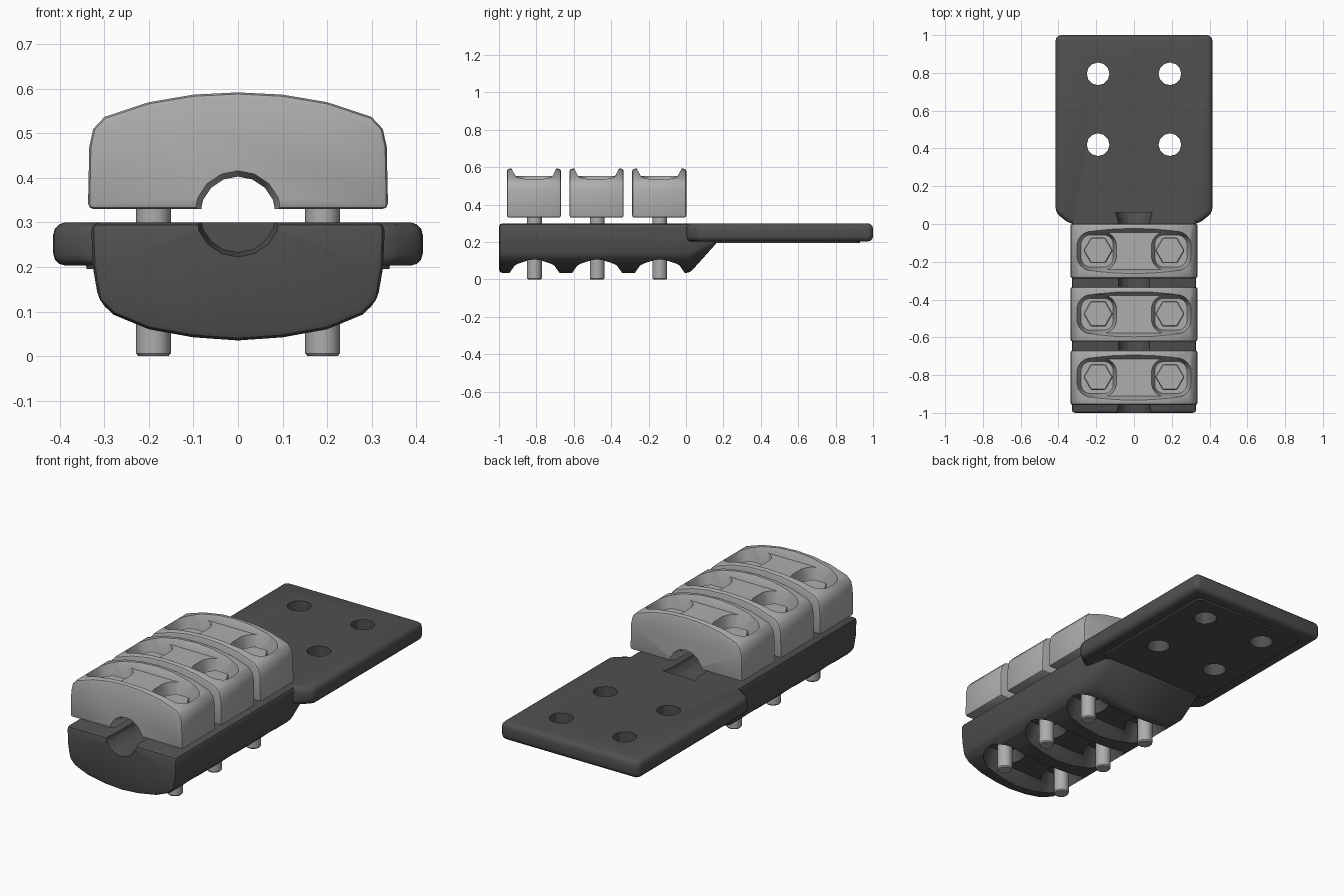
import bpy, bmesh, math
from mathutils import Vector

if "Cube" in bpy.data.objects:
    bpy.data.objects.remove(bpy.data.objects["Cube"])

ROWS = (-0.14, -0.475, -0.81)
BOLT_X = 0.19


def material(name, v):
    m = bpy.data.materials.new(name)
    m.diffuse_color = (v, v, v, 1)
    m.use_nodes = True
    m.node_tree.nodes["Principled BSDF"].inputs["Base Color"].default_value = m.diffuse_color
    return m


DARK = material("dark grey metal", 0.08)
LIGHT = material("light grey metal", 0.42)


def hull(name, pts, mat, bevel=0.0, segs=2):
    """Solid wrapped around points, with optional rounded edges."""
    bm = bmesh.new()
    for p in pts:
        bm.verts.new(p)
    res = bmesh.ops.convex_hull(bm, input=bm.verts[:])
    junk = [v for v in bm.verts if not v.link_faces]
    bmesh.ops.delete(bm, geom=junk, context='VERTS')
    bmesh.ops.dissolve_limit(bm, angle_limit=math.radians(1), verts=bm.verts[:], edges=bm.edges[:])
    bmesh.ops.recalc_face_normals(bm, faces=bm.faces[:])
    me = bpy.data.meshes.new(name)
    bm.to_mesh(me)
    bm.free()
    ob = bpy.data.objects.new(name, me)
    bpy.context.collection.objects.link(ob)
    me.materials.append(mat)
    if bevel:
        mod = ob.modifiers.new("round", 'BEVEL')
        mod.width, mod.segments = bevel, segs
        mod.limit_method, mod.angle_limit = 'ANGLE', math.radians(35)
        apply(ob, mod)
    return ob


def apply(ob, mod):
    bpy.context.view_layer.objects.active = ob
    bpy.ops.object.modifier_apply(modifier=mod.name)


def boolean(ob, other, op='DIFFERENCE'):
    mod = ob.modifiers.new("bool", 'BOOLEAN')
    mod.operation, mod.object, mod.solver = op, other, 'EXACT'
    apply(ob, mod)
    bpy.data.objects.remove(other)


def smooth(ob):
    bpy.ops.object.select_all(action='DESELECT')
    ob.select_set(True)
    bpy.context.view_layer.objects.active = ob
    bpy.ops.object.shade_smooth_by_angle(angle=math.radians(30))


def mirror(profile):
    return profile + [(-x, z) for x, z in profile if x]


def rrect(cx, cy, hx, hy, r, z):
    """Rounded rectangle outline at height z."""
    pts = []
    for i in range(20):
        a = math.tau * (i + 0.5) / 20
        c, s = math.cos(a), math.sin(a)
        pts.append((cx + math.copysign(hx - r, c) + r * c, cy + math.copysign(hy - r, s) + r * s, z))
    return pts


def ring(x, y, z, r, n, turn=0.0):
    return [(x + r * math.cos(math.tau * i / n + turn), y + r * math.sin(math.tau * i / n + turn), z)
            for i in range(n)]


def cable(y0, r0, y1, r1):
    """Cable-shaped cutter running front to back."""
    pts = [(x, y, z) for y, r in ((y0, r0), (y1, r1)) for x, z, _ in ring(0, 0.318, 0, r, 16)]
    return hull("cable_cutter", pts, DARK)


# Lower body with a sloped transition below the tongue
section = mirror([(0.33, 0.30), (0.326, 0.2), (0.313, 0.125), (0.28, 0.093),
                  (0.2, 0.06), (0.1, 0.042), (0, 0.035)])
pts = [(x, y, z) for y in (-1, 0.02) for x, z in section]
pts += [(x, 0.17, z) for x in (-0.3, 0.3) for z in (0.2, 0.30)]
body = hull("terminal_body", pts, DARK, 0.018)

# Underside troughs with a round well around each bolt
for y in ROWS:
    boolean(body, hull("trough", rrect(0, y, 0.32, 0.145, 0.13, 0.02) +
                       rrect(0, y, 0.28, 0.09, 0.085, 0.1), DARK))
    for x in (-BOLT_X, BOLT_X):
        boolean(body, hull("well", ring(x, y, 0.06, 0.12, 20) + ring(x, y, 0.165, 0.085, 20), DARK))

# Flat mounting tongue with a raised underside panel and four holes
outline = [(0.34, 0.0), (0.415, 0.06), (0.415, 1.0)]
tongue = hull("tongue", [(s * x, y, z) for x, y in outline for s in (-1, 1) for z in (0.203, 0.30)],
              DARK, 0.028, 3)
panel = hull("panel", rrect(0, 0.54, 0.34, 0.39, 0.03, 0.195) + rrect(0, 0.54, 0.35, 0.40, 0.03, 0.25), DARK)
boolean(tongue, panel, 'UNION')
boolean(body, tongue, 'UNION')
for x in (-BOLT_X, BOLT_X):
    for y in (0.42, 0.795):
        boolean(body, hull("hole", ring(x, y, 0.1, 0.06, 12) + ring(x, y, 0.4, 0.06, 12), DARK))

# Cable groove, flared at both ends
boolean(body, cable(-1.1, 0.085, 0.03, 0.085))
boolean(body, cable(-1.02, 0.1, -0.95, 0.084))
boolean(body, cable(0.0, 0.084, 0.06, 0.1))
smooth(body)

# Three clamp bridges
arch = mirror([(0.337, 0.33), (0.334, 0.47), (0.325, 0.51), (0.3, 0.537),
               (0.2, 0.57), (0.1, 0.587), (0, 0.592)])
for n, y in enumerate(ROWS, 1):
    yc = y - 0.003
    clamp = hull(f"clamp_bridge_{n}", [(x, yc + d, z) for d in (-0.145, 0.145) for x, z in arch],
                 LIGHT, 0.013)
    boolean(clamp, hull("saddle", rrect(0, yc, 0.32, 0.125, 0.12, 0.6) +
                        rrect(0, yc, 0.30, 0.1, 0.095, 0.553), LIGHT))
    for s in (-1, 1):
        boolean(clamp, hull("pocket", rrect(s * 0.2, yc, 0.11, 0.105, 0.08, 0.565) +
                            rrect(s * 0.195, yc, 0.085, 0.085, 0.05, 0.46), LIGHT))
    boolean(clamp, cable(yc - 0.2, 0.085, yc + 0.2, 0.085))
    for s in (-1, 1):
        boolean(clamp, cable(yc + s * 0.15, 0.1, yc + s * 0.11, 0.084))
    smooth(clamp)

    # Hex head bolts
    for side, x in (("left", -BOLT_X), ("right", BOLT_X)):
        shaft = hull(f"bolt_shaft_{side}_{n}",
                     ring(x, y, 0, 0.034, 16) + ring(x, y, 0.006, 0.039, 16) + ring(x, y, 0.47, 0.039, 16), LIGHT)
        smooth(shaft)
        hull(f"bolt_head_{side}_{n}", ring(x, y, 0.45, 0.078, 6) + ring(x, y, 0.505, 0.078, 6),
             LIGHT, 0.005, 1)
